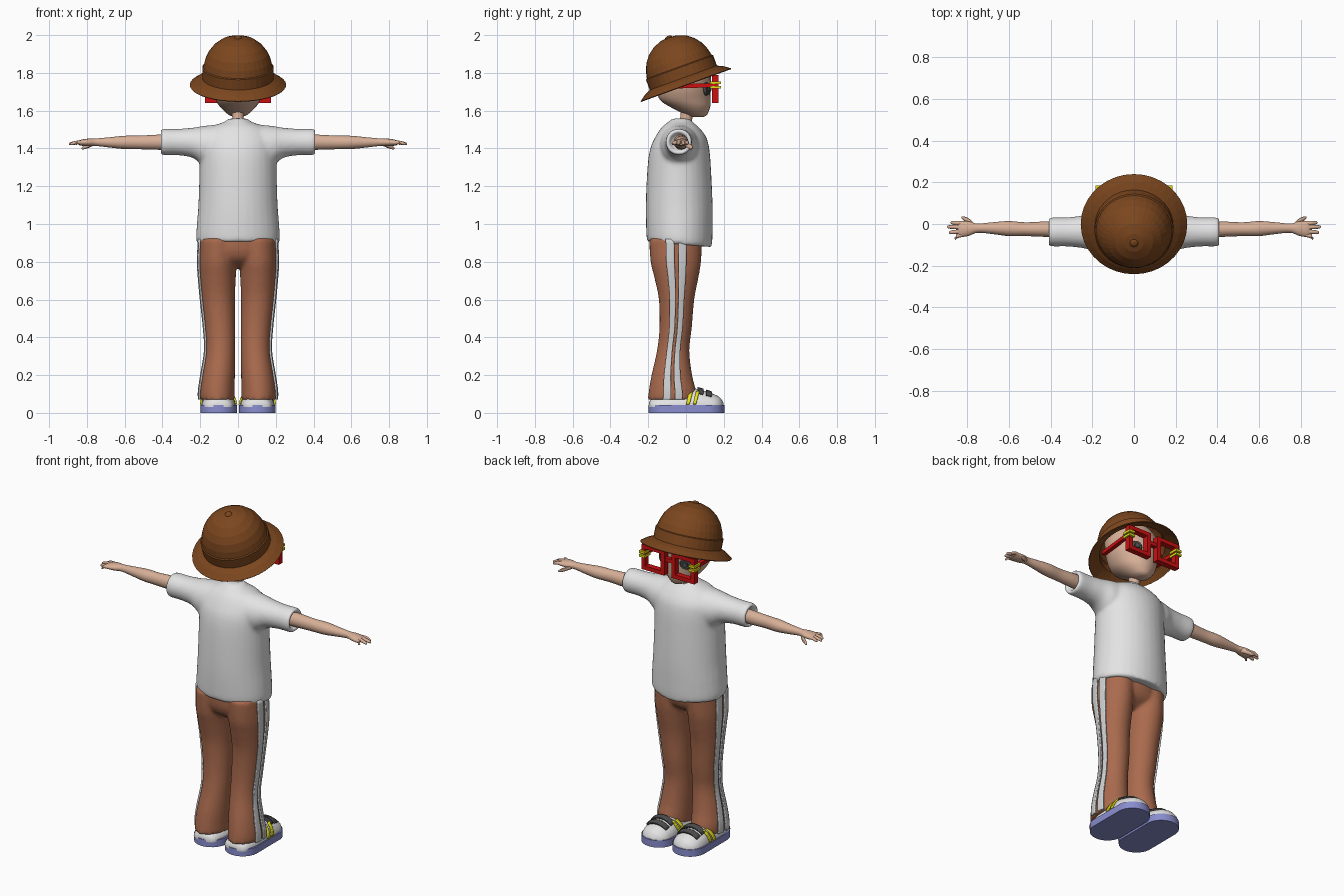
import bpy, bmesh
from math import sin, cos, pi, radians
from mathutils import Matrix, Vector

cube = bpy.data.objects.get("Cube")
if cube:
    bpy.data.objects.remove(cube)


def material(name, r, g, b):
    m = bpy.data.materials.new(name)
    m.use_nodes = True
    m.diffuse_color = (r, g, b, 1)
    m.node_tree.nodes["Principled BSDF"].inputs["Base Color"].default_value = (r, g, b, 1)
    return m


SKIN = material("skin", .68, .43, .31)
HAT = material("hat brown", .20, .062, .013)
CLOTH = material("trouser brown", .40, .145, .075)
WHITE = material("white", .77, .77, .77)
GREY = material("stripe grey", .62, .63, .64)
BLUE = material("sole blue", .25, .27, .62)
RED = material("red", .60, .005, .005)
YELLOW = material("yellow", .78, .74, .01)
DARK = material("dark grey", .07, .07, .075)


def spline(keys, steps=4):
    """Smoothly interpolate a list of tuples."""
    out = []
    for i in range(len(keys) - 1):
        a, b, c, d = (keys[max(0, min(len(keys) - 1, i + k))] for k in (-1, 0, 1, 2))
        for s in range(steps):
            t = s / steps
            out.append(tuple(q + t * (r - p) / 2 + t * t * (2 * p - 5 * q + 4 * r - s_) / 2
                             + t ** 3 * (3 * q - p - 3 * r + s_) / 2
                             for p, q, r, s_ in zip(a, b, c, d)))
    return out + [keys[-1]]


def point(axis, key, angle, grow=0):
    """Point on the elliptical section key = (station, c1, c2, r1, r2)."""
    t, c1, c2, r1, r2 = key
    p = c1 + (r1 + grow) * cos(angle)
    q = c2 + (r2 + grow) * sin(angle)
    return {"x": (t, p, q), "y": (p, t, q), "z": (p, q, t)}[axis]


def loft(bm, axis, keys, sides=24, steps=4):
    rings = [[bm.verts.new(point(axis, k, 2 * pi * i / sides)) for i in range(sides)]
             for k in spline(keys, steps)]
    for a, b in zip(rings, rings[1:]):
        for i in range(sides):
            j = (i + 1) % sides
            bm.faces.new((a[i], a[j], b[j], b[i]))
    bm.faces.new(rings[0])
    bm.faces.new(rings[-1])


def finish(bm, name, mat, mirror=False, smooth=True, remesh=0, solid=0):
    bmesh.ops.recalc_face_normals(bm, faces=bm.faces)
    me = bpy.data.meshes.new(name)
    bm.to_mesh(me)
    bm.free()
    ob = bpy.data.objects.new(name, me)
    bpy.context.collection.objects.link(ob)
    me.materials.append(mat)
    if solid:
        m = ob.modifiers.new("thickness", "SOLIDIFY")
        m.thickness, m.offset = solid, 0
    if mirror:
        m = ob.modifiers.new("mirror", "MIRROR")
        m.use_mirror_merge = False
    if remesh:
        m = ob.modifiers.new("blend", "REMESH")
        m.mode, m.voxel_size, m.use_smooth_shade = "VOXEL", remesh, True
        m = ob.modifiers.new("soften", "SMOOTH")
        m.factor, m.iterations = .5, 5
    if smooth and not remesh:
        bpy.ops.object.select_all(action="DESELECT")
        ob.select_set(True)
        bpy.context.view_layer.objects.active = ob
        bpy.ops.object.shade_smooth_by_angle(angle=radians(40))
    return ob


def lofted(name, mat, axis, keys, **kw):
    bm = bmesh.new()
    loft(bm, axis, keys)
    return finish(bm, name, mat, **kw)


def box(bm, centre, size):
    bmesh.ops.create_cube(bm, size=1, matrix=Matrix.Translation(centre) @ Matrix.Diagonal((*size, 1)))


def bar(bm, a, b, w):
    a, b = Vector(a), Vector(b)
    rot = (b - a).to_track_quat("Z", "Y").to_matrix().to_4x4()
    bmesh.ops.create_cube(bm, size=1, matrix=Matrix.Translation((a + b) / 2) @ rot
                          @ Matrix.Diagonal((w, w, (b - a).length + w, 1)))


def patch(bm, axis, sections, a0, a1, grow, slant=0):
    """Thin strip laid over a lofted surface between two angles."""
    n, rows = 6, []
    for k in sections:
        row = []
        for i in range(n + 1):
            co = Vector(point(axis, k, a0 + (a1 - a0) * i / n, grow))
            co.y += slant * co.z
            row.append(bm.verts.new(co))
        rows.append(row)
    for a, b in zip(rows, rows[1:]):
        for i in range(n):
            bm.faces.new((a[i], a[i + 1], b[i + 1], b[i]))


# Head and neck
lofted("head", SKIN, "z", [
    (1.567, 0, .065, .022, .03), (1.58, 0, .055, .052, .057), (1.62, 0, .022, .095, .106),
    (1.66, 0, -.005, .12, .135), (1.72, 0, -.012, .143, .143), (1.80, 0, -.02, .15, .148),
    (1.88, 0, -.035, .13, .125), (1.94, 0, -.045, .06, .06)])
lofted("neck", SKIN, "z", [(1.48, 0, -.01, .036, .036), (1.55, 0, 0, .03, .032), (1.63, 0, .01, .034, .036)])

# Eyes
bm = bmesh.new()
for r, y in ((.036, .113), (.018, .122)):
    bmesh.ops.create_cone(bm, cap_ends=True, segments=16, radius1=r, radius2=r * .8, depth=.014,
                          matrix=Matrix.Translation((.078, y, 1.715)) @ Matrix.Rotation(-.45, 4, "Z")
                          @ Matrix.Rotation(-pi / 2, 4, "X"))
finish(bm, "eyes", DARK, mirror=True, smooth=False)

# Hat: turned profile, tipped back
tilt = Matrix.Translation((0, 0, 1.735)) @ Matrix.Rotation(radians(20), 4, "X")
bm = bmesh.new()
profile = [(.254, 0), (.22, .024), (.187, .04), (.187, .098), (.181, .102), (.172, .14), (.155, .18),
           (.128, .215), (.09, .245), (.045, .262), (.001, .267)]
vs = [bm.verts.new((r, 0, h)) for r, h in profile]
es = [bm.edges.new(pair) for pair in zip(vs, vs[1:])]
bmesh.ops.spin(bm, geom=vs + es, cent=(0, 0, 0), axis=(0, 0, 1), angle=2 * pi, steps=36, use_duplicate=False)
bmesh.ops.remove_doubles(bm, verts=bm.verts, dist=.0005)
bm.transform(tilt)
finish(bm, "hat", HAT, smooth=False, solid=.005)
bm = bmesh.new()
bmesh.ops.create_uvsphere(bm, u_segments=12, v_segments=6, radius=.02,
                          matrix=tilt @ Matrix.Translation((0, 0, .268)) @ Matrix.Diagonal((1, 1, .5, 1)))
finish(bm, "hat_button", HAT)

# Glasses
bm = bmesh.new()
for z in (1.652, 1.778):
    box(bm, (.1, .155, z), (.152, .034, .024))
for x in (.036, .164):
    box(bm, (x, .155, 1.715), (.024, .034, .15))
bar(bm, (.166, .14, 1.735), (.15, -.07, 1.728), .022)
box(bm, (.012, .155, 1.735), (.03, .024, .022))
finish(bm, "glasses_frame", RED, mirror=True, smooth=False)
bm = bmesh.new()
for z in (1.747, 1.724):
    box(bm, (.166, .155, z), (.038, .058, .014))
finish(bm, "glasses_hinge_bands", YELLOW, mirror=True, smooth=False)

# Shirt: body and sleeves blended into one skin
bm = bmesh.new()
loft(bm, "z", [
    (.905, 0, -.035, .216, .17), (.95, 0, -.035, .222, .175), (1.1, 0, -.036, .21, .177),
    (1.3, 0, -.036, .204, .168), (1.4, 0, -.033, .205, .156), (1.46, 0, -.028, .195, .135),
    (1.51, 0, -.03, .15, .10), (1.54, 0, -.03, .075, .065), (1.558, 0, -.025, .05, .048)], sides=32)
for s in (1, -1):
    loft(bm, "x", [
        (.08 * s, -.035, 1.42, .11, .11), (.18 * s, -.035, 1.415, .098, .105),
        (.24 * s, -.037, 1.43, .08, .08), (.32 * s, -.038, 1.434, .07, .07),
        (.404 * s, -.038, 1.434, .069, .069), (.406 * s, -.038, 1.434, .05, .05),
        (.38 * s, -.038, 1.434, .044, .044)])
for v in bm.verts:
    if v.co.z < 1:
        v.co.z -= (v.co.y + .2) * .08
finish(bm, "shirt", WHITE, remesh=.011)

# Arms and hands
lofted("arm", SKIN, "x", [
    (.33, -.03, 1.434, .038, .04), (.42, -.025, 1.433, .037, .04), (.52, -.025, 1.432, .033, .036),
    (.6, -.022, 1.432, .036, .035), (.68, -.02, 1.432, .028, .027), (.75, -.02, 1.433, .022, .02),
    (.79, -.022, 1.432, .034, .02), (.825, -.024, 1.431, .038, .017), (.845, -.024, 1.43, .034, .011)],
    mirror=True)
bm = bmesh.new()
for y, tip_x, tip_y in ((.003, .88, .006), (-.016, .896, -.014), (-.035, .888, -.04), (-.05, .862, -.068)):
    loft(bm, "x", [(.82, y, 1.43, .011, .011), (.85, (y + tip_y) / 2, 1.432, .0105, .01),
                   (tip_x - .008, tip_y, 1.425, .008, .008), (tip_x, tip_y, 1.423, .003, .003)], sides=10)
loft(bm, "x", [(.765, -.008, 1.426, .01, .012), (.79, .012, 1.415, .013, .012),
               (.815, .026, 1.405, .01, .01), (.828, .032, 1.40, .004, .004)], sides=10)
finish(bm, "fingers", SKIN, mirror=True)

# Trousers: hips and legs blended together
LEG = [(.07, .11, -.072, .092, .13), (.12, .11, -.072, .092, .125), (.2, .103, -.075, .087, .108),
       (.33, .092, -.068, .078, .086), (.45, .095, -.055, .081, .086), (.6, .104, -.05, .088, .094),
       (.72, .107, -.051, .096, .118), (.8, .107, -.054, .1, .134), (.92, .103, -.055, .1, .14)]
bm = bmesh.new()
for s in (1, -1):
    loft(bm, "z", [(z, cx * s, cy, rx, ry) for z, cx, cy, rx, ry in LEG])
loft(bm, "z", [(.77, 0, -.054, .09, .06), (.81, 0, -.054, .19, .115), (.86, 0, -.055, .203, .137),
               (.93, 0, -.055, .203, .14)], sides=32)
finish(bm, "trousers", CLOTH, remesh=.01)
bm = bmesh.new()
for a0, a1 in ((-.36, -.05), (.1, .4)):
    patch(bm, "z", spline(LEG), a0, a1, .006)
finish(bm, "trouser_stripes", GREY, mirror=True, solid=.009)

# Shoes
bm = bmesh.new()
outline = [bm.verts.new((.103 + .097 * cos(a), .003 + (.105 if sin(a) >= 0 else -.105) + .097 * sin(a), 0))
           for a in (2 * pi * (i + .5) / 32 for i in range(32))]
top = bmesh.ops.extrude_face_region(bm, geom=[bm.faces.new(outline)])["geom"]
bmesh.ops.translate(bm, verts=[v for v in top if isinstance(v, bmesh.types.BMVert)], vec=(0, 0, .042))
finish(bm, "shoe_sole", BLUE, mirror=True)
UPPER = [(y, .103, .036, w, h) for y, w, h in (
    (-.195, .03, .02), (-.175, .07, .045), (-.1, .088, .065), (-.02, .09, .08), (.05, .09, .092),
    (.1, .09, .08), (.15, .082, .062), (.18, .06, .045), (.198, .025, .018))]
bm = bmesh.new()
loft(bm, "y", UPPER)
bmesh.ops.bisect_plane(bm, geom=bm.verts[:] + bm.edges[:] + bm.faces[:], plane_co=(0, 0, .03),
                       plane_no=(0, 0, 1), clear_inner=True)
finish(bm, "shoe_upper", WHITE, mirror=True)
fine = spline(UPPER, 16)


def band(bm, y0, y1, a0, a1, slant=0):
    patch(bm, "y", [k for k in fine if y0 <= k[0] <= y1], a0, a1, .005, slant)


bm = bmesh.new()
for y in (.06, .105):
    band(bm, y, y + .033, radians(45), radians(135))
finish(bm, "shoe_straps", DARK, mirror=True, solid=.009)
bm = bmesh.new()
for y in (-.015, .022):
    for a0, a1 in ((.1, .95), (pi - .95, pi - .1)):
        band(bm, y, y + .024, a0, a1, .25)
finish(bm, "shoe_side_stripes", YELLOW, mirror=True, solid=.009)
